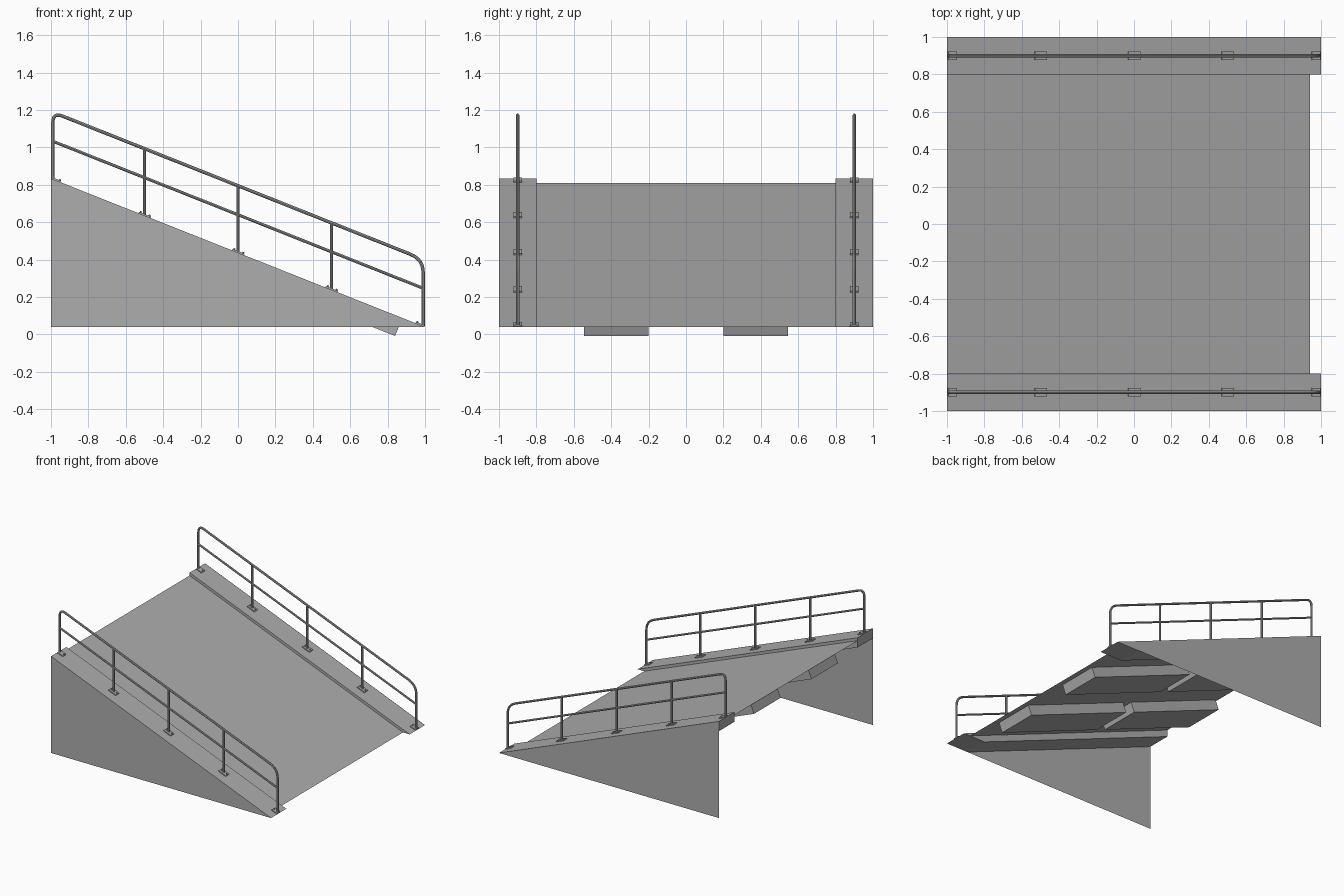
import bpy
import bmesh
from math import atan
from mathutils import Vector, Matrix

if "Cube" in bpy.data.objects:
    bpy.data.objects.remove(bpy.data.objects["Cube"], do_unlink=True)

SLOPE = 0.397          # fall per unit of x
BASE = 0.04            # height of the wall foot
TILT = Matrix.Rotation(atan(SLOPE), 4, 'Y')

grey = bpy.data.materials.new("concrete_grey")
grey.use_nodes = True
colour = (0.42, 0.42, 0.42, 1)
grey.diffuse_color = colour
grey.node_tree.nodes["Principled BSDF"].inputs["Base Color"].default_value = colour


def top(x):
    """Height of the kerb surface at x."""
    return BASE + SLOPE * (1 - x)


def deck(x):
    """Height of the driving surface at x."""
    return BASE + SLOPE * (0.94 - x)


def finish(name, bm):
    mesh = bpy.data.meshes.new(name)
    bmesh.ops.recalc_face_normals(bm, faces=bm.faces)
    bm.to_mesh(mesh)
    bm.free()
    mesh.materials.append(grey)
    obj = bpy.data.objects.new(name, mesh)
    bpy.context.collection.objects.link(obj)
    return obj


def extrude_profile(name, points, y0, y1):
    """Face in the xz plane at y0, extruded to y1 when they differ."""
    bm = bmesh.new()
    face = bm.faces.new([bm.verts.new((x, y0, z)) for x, z in points])
    if y1 != y0:
        new = bmesh.ops.extrude_face_region(bm, geom=[face])["geom"]
        if face.is_valid and len(bm.faces) < len(points) + 2:
            bm.faces.new([v for v in face.verts])
        verts = [v for v in new if isinstance(v, bmesh.types.BMVert)]
        bmesh.ops.translate(bm, verts=verts, vec=(0, y1 - y0, 0))
    return finish(name, bm)


def pipe(name, points, y, radius=0.009):
    curve = bpy.data.curves.new(name, 'CURVE')
    curve.dimensions = '3D'
    curve.bevel_depth = radius
    curve.bevel_resolution = 2
    curve.use_fill_caps = True
    line = curve.splines.new('POLY')
    line.points.add(len(points) - 1)
    for p, (x, z) in zip(line.points, points):
        p.co = (x, y, z, 1)
    obj = bpy.data.objects.new(name, curve)
    bpy.context.collection.objects.link(obj)
    curve.materials.append(grey)
    bpy.context.view_layer.objects.active = obj
    bpy.ops.object.select_all(action='DESELECT')
    obj.select_set(True)
    bpy.ops.object.convert(target='MESH')
    bpy.ops.object.shade_smooth_by_angle()


def bend(a, corner, b, steps=6):
    """Rounded corner from a to b."""
    a, c, b = Vector(a), Vector(corner), Vector(b)
    return [tuple(a.lerp(c, t).lerp(c.lerp(b, t), t))
            for t in (i / steps for i in range(steps + 1))]


# Driving surface
bm = bmesh.new()
bm.faces.new([bm.verts.new((x, y, deck(x)))
              for x, y in ((-1, -0.8), (0.94, -0.8), (0.94, 0.8), (-1, 0.8))])
finish("ramp_deck", bm)

# Beams hanging beneath the deck, with square-cut ends
drop = Vector((-0.03, -0.075))
for side, y in (("front", -0.545), ("back", 0.2)):
    for part, x0, x1 in (("upper", -0.97, -0.14), ("lower", -0.06, 0.87)):
        a, b = Vector((x0, deck(x0) - 0.001)), Vector((x1, deck(x1) - 0.001))
        extrude_profile(f"{side}_{part}_beam", [a, b, b + drop, a + drop], y, y + 0.345)

for side, s in (("front", -1), ("back", 1)):
    # Side wall and kerb
    extrude_profile(side + "_wall", [(-1, BASE), (1, BASE), (-1, top(-1))], s, s)
    depth = 0.08
    extrude_profile(side + "_kerb",
                    [(-1, top(-1)), (1, BASE), (1 - depth / SLOPE, BASE), (-1, top(-1) - depth)],
                    s * 0.8, s * 0.999)

    # Handrail loop, middle rail and posts
    y, end = s * 0.9, 0.99
    rail = lambda x: 0.795 - SLOPE * x
    loop = [(-end, top(-end))]
    loop += bend((-end, 1.13), (-end, rail(-end)), (-0.94, rail(-0.94)))
    loop += bend((0.92, rail(0.92)), (end, rail(end)), (end, 0.33))
    loop += [(end, top(end))]
    pipe(side + "_handrail", loop, y)
    pipe(side + "_middle_rail", [(x, 0.64 - SLOPE * x) for x in (-end, end)], y, 0.008)
    for i, x in enumerate((-0.5, 0, 0.5)):
        pipe(f"{side}_post_{i + 1}", [(x, top(x)), (x, rail(x))], y)

    # Foot plates with a bolt at each end
    for i, x in enumerate((-0.972, -0.5, 0, 0.5, 0.972)):
        length = 0.05 if abs(x) > 0.9 else 0.07
        bm = bmesh.new()
        place = Matrix.Translation((x, y, top(x))) @ TILT
        bmesh.ops.create_cube(bm, size=1, matrix=place @ Matrix.Translation((0, 0, 0.004))
                              @ Matrix.Diagonal((length, 0.045, 0.008, 1)))
        for dx in (-0.36, 0.36):
            bmesh.ops.create_cone(bm, cap_ends=True, segments=6, radius1=0.006, radius2=0.006,
                                  depth=0.008, matrix=place @ Matrix.Translation((dx * length, 0, 0.011)))
        finish(f"{side}_foot_plate_{i + 1}", bm)
